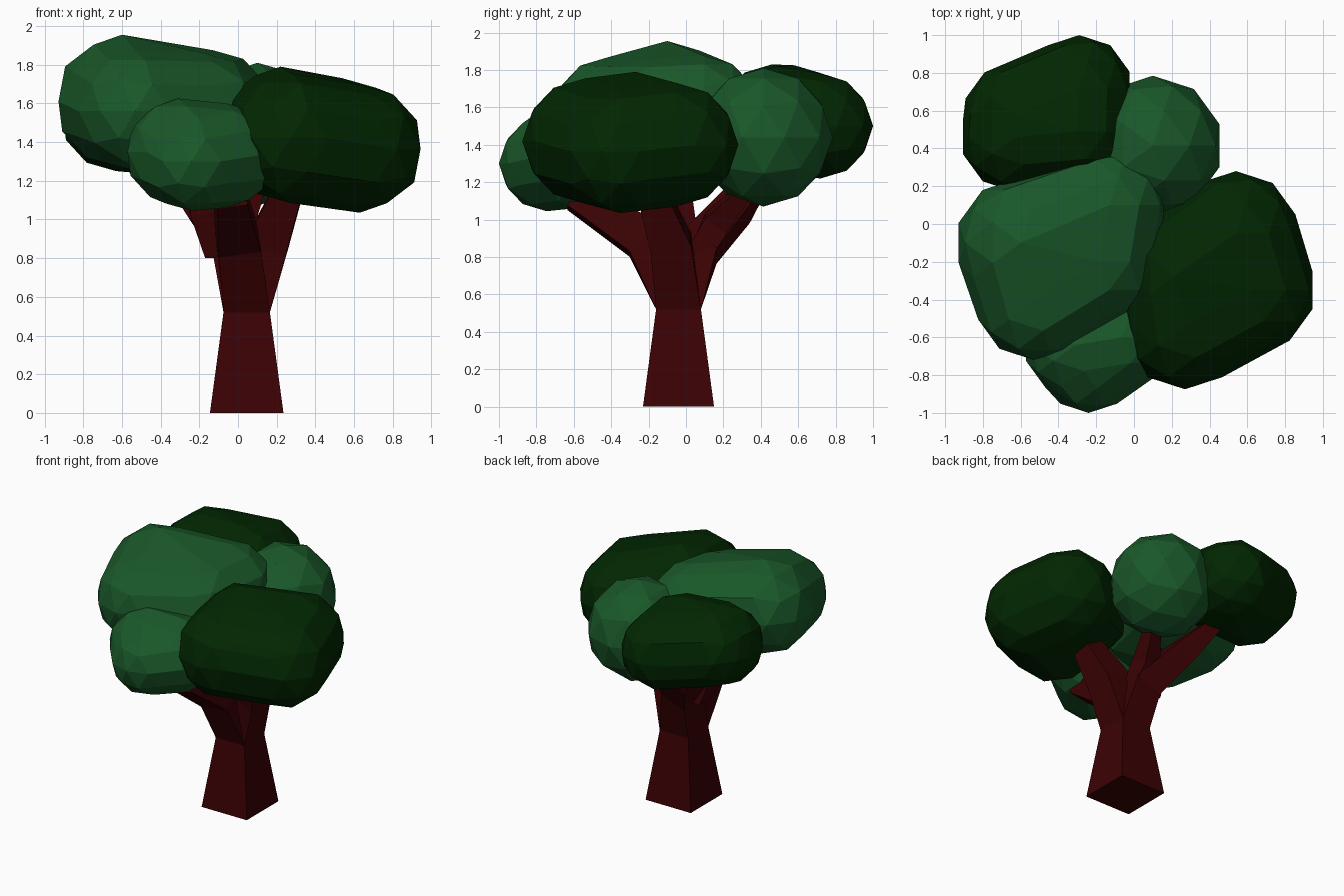
import bpy
import bmesh
from mathutils import Vector, Matrix

cube = bpy.data.objects.get("Cube")
if cube:
    bpy.data.objects.remove(cube, do_unlink=True)


def make_material(name, rgb):
    mat = bpy.data.materials.new(name)
    mat.use_nodes = True
    mat.diffuse_color = (*rgb, 1)
    mat.node_tree.nodes["Principled BSDF"].inputs["Base Color"].default_value = (*rgb, 1)
    return mat


bark = make_material("bark brown", (0.044, 0.0005, 0.001))
light_leaf = make_material("light leaf green", (0.01, 0.097, 0.022))
dark_leaf = make_material("dark leaf green", (0.0005, 0.02, 0.0005))


def finish(name, bm, mat):
    bmesh.ops.recalc_face_normals(bm, faces=bm.faces)
    mesh = bpy.data.meshes.new(name)
    bm.to_mesh(mesh)
    bm.free()
    mesh.materials.append(mat)
    obj = bpy.data.objects.new(name, mesh)
    bpy.context.collection.objects.link(obj)


def foliage(name, mat, *balls):
    """Faceted clump: the hull around a few low-poly balls (x, y, z, radius)."""
    bm = bmesh.new()
    for x, y, z, r in balls:
        bmesh.ops.create_icosphere(bm, subdivisions=2, radius=r,
                                   matrix=Matrix.Translation((x, y, z)))
    if len(balls) > 1:
        bmesh.ops.delete(bm, geom=bm.edges[:], context='EDGES_FACES')
        bmesh.ops.convex_hull(bm, input=bm.verts[:])
        inside = [v for v in bm.verts if not v.link_faces]
        bmesh.ops.delete(bm, geom=inside, context='VERTS')
    finish(name, bm, mat)


def limb(name, *stations):
    """Square-sectioned limb through stations (x, y, z, half width)."""
    bm = bmesh.new()
    points = [Vector(s[:3]) for s in stations]
    rings = []
    for i, (p, s) in enumerate(zip(points, stations)):
        # The first section lies flat so that limbs seat on the trunk
        axis = Vector((0, 0, 1))
        if i:
            axis = (points[min(i + 1, len(points) - 1)] - points[i - 1]).normalized()
        u = Vector((0, 1, 0)).cross(axis).normalized()
        v = axis.cross(u)
        rings.append([bm.verts.new(p + s[3] * (a * u + b * v))
                      for a, b in ((-1, -1), (1, -1), (1, 1), (-1, 1))])
    for low, high in zip(rings, rings[1:]):
        for k in range(4):
            n = (k + 1) % 4
            bm.faces.new((low[k], low[n], high[n], high[k]))
    bm.faces.new(rings[0][::-1])
    bm.faces.new(rings[-1])
    finish(name, bm, bark)


# Trunk and the limbs that fork from its top
fork = (0.045, -0.04, 0.52, 0.12)
limb("trunk", (0.045, -0.04, 0, 0.19), fork)
limb("front_branch", fork, (0.0, -0.22, 0.89, 0.11), (-0.04, -0.59, 1.13, 0.08))
limb("right_branch", fork, (0.15, -0.08, 0.87, 0.11), (0.28, -0.2, 1.2, 0.07))
limb("left_branch", fork, (-0.02, 0.07, 0.85, 0.105), (-0.19, 0.27, 1.07, 0.085),
     (-0.42, 0.5, 1.38, 0.035))
limb("back_branch", (0.02, 0.06, 0.8, 0.08), (0.02, 0.16, 0.98, 0.07),
     (0.1, 0.32, 1.16, 0.04))
limb("upper_branch", (-0.09, 0.0, 0.8, 0.08), (-0.16, -0.05, 1.05, 0.09),
     (-0.24, -0.1, 1.35, 0.06))

# Leaf clumps
foliage("top_foliage", light_leaf,
        (-0.6, -0.1, 1.61, 0.345), (-0.53, -0.41, 1.56, 0.31),
        (-0.13, 0.1, 1.575, 0.3), (-0.18, -0.2, 1.56, 0.3))
foliage("right_foliage", dark_leaf,
        (0.27, -0.54, 1.42, 0.335), (0.63, -0.35, 1.365, 0.33),
        (0.54, -0.05, 1.4, 0.33), (0.22, -0.27, 1.48, 0.31))
foliage("back_left_foliage", dark_leaf,
        (-0.63, 0.46, 1.54, 0.29), (-0.29, 0.72, 1.5, 0.28),
        (-0.63, 0.58, 1.55, 0.275), (-0.3, 0.49, 1.53, 0.29))
foliage("front_foliage", light_leaf,
        (-0.24, -0.745, 1.3, 0.255), (-0.31, -0.64, 1.35, 0.275),
        (-0.06, -0.6, 1.33, 0.27))
foliage("back_foliage", light_leaf, (0.1, 0.415, 1.44, 0.37))
